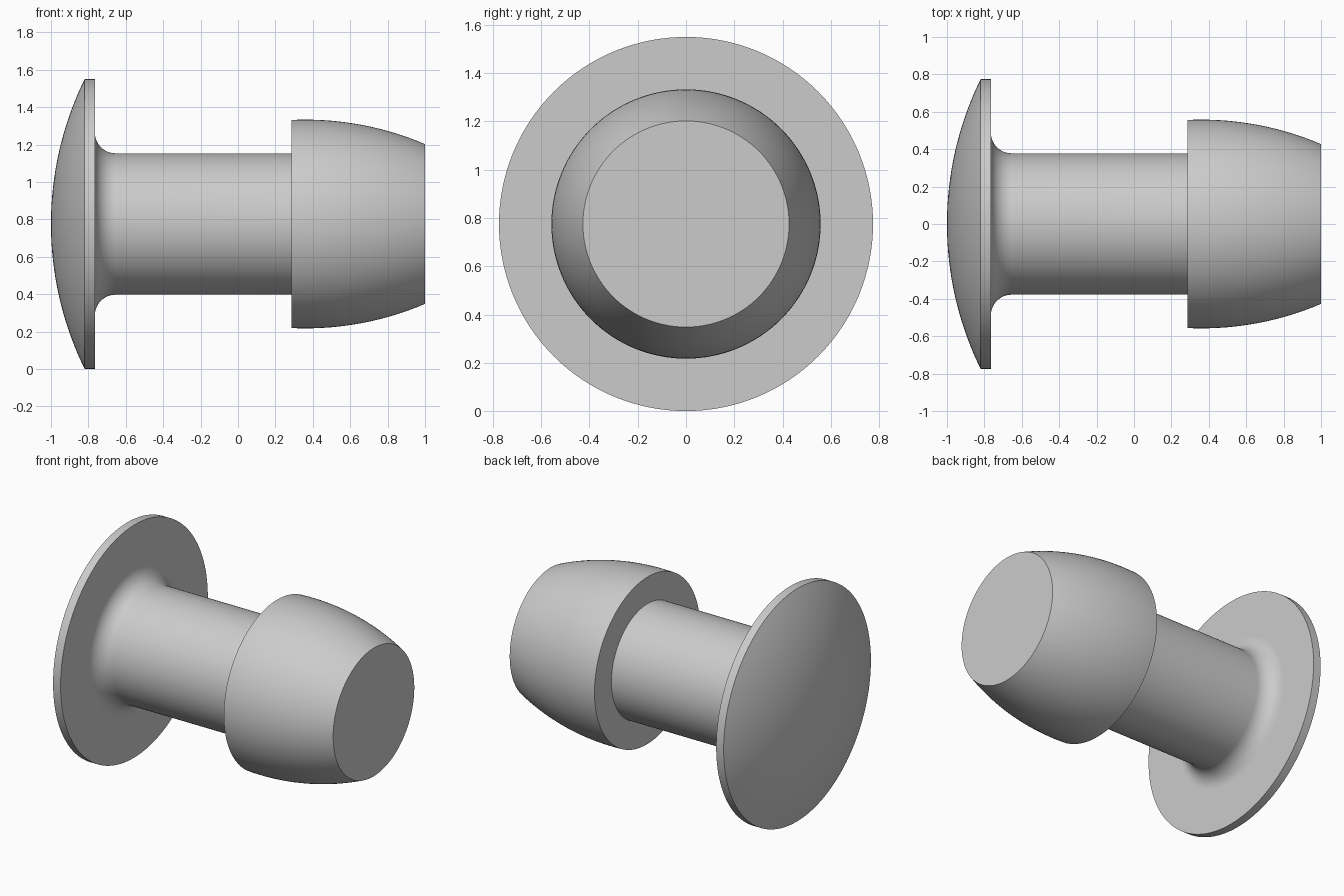
import bpy, bmesh
from math import sin, cos, pi, sqrt, radians, asin

cube = bpy.data.objects.get("Cube")
if cube:
    bpy.data.objects.remove(cube, do_unlink=True)

SEGMENTS = 128
AXIS_Z = 0.775

grey = bpy.data.materials.new("plain grey")
grey.use_nodes = True
colour = (0.6, 0.6, 0.6, 1)
grey.diffuse_color = colour
grey.node_tree.nodes["Principled BSDF"].inputs["Base Color"].default_value = colour


def turned_part(name, profile):
    """Revolve (x, radius) points around the lengthwise axis."""
    bm = bmesh.new()
    rings = []
    for x, r in profile:
        if r < 1e-5:
            rings.append([bm.verts.new((x, 0, 0))] * SEGMENTS)
        else:
            angles = [2 * pi * j / SEGMENTS for j in range(SEGMENTS)]
            rings.append([bm.verts.new((x, r * cos(a), r * sin(a))) for a in angles])
    for a, b in zip(rings, rings[1:]):
        for j in range(SEGMENTS):
            k = (j + 1) % SEGMENTS
            corners = dict.fromkeys([a[j], a[k], b[k], b[j]])
            bm.faces.new(list(corners))
    mesh = bpy.data.meshes.new(name)
    bm.to_mesh(mesh)
    bm.free()
    mesh.materials.append(grey)
    obj = bpy.data.objects.new(name, mesh)
    obj.location.z = AXIS_Z
    bpy.context.collection.objects.link(obj)
    bpy.ops.object.select_all(action='DESELECT')
    obj.select_set(True)
    bpy.context.view_layer.objects.active = obj
    bpy.ops.object.shade_smooth_by_angle(angle=radians(30))
    return obj


# Domed flange: spherical cap, thin rim and flat underside
rim_r, rim_x, back_x, dome_h = 0.775, -0.82, -0.765, 0.18
dome_r = (rim_r ** 2 + dome_h ** 2) / (2 * dome_h)
sweep = asin(rim_r / dome_r)
dome = [(-1 + dome_r * (1 - cos(sweep * i / 20)), dome_r * sin(sweep * i / 20))
        for i in range(21)]
shank_r, fillet = 0.378, 0.11
turned_part("flange", dome + [(back_x, rim_r), (back_x, shank_r + fillet)])

# Shank: concave fillet running into a straight cylinder
curve = [(back_x + fillet * (1 - cos(pi / 2 * i / 16)),
          shank_r + fillet * (1 - sin(pi / 2 * i / 16))) for i in range(17)]
head_x = 0.285
turned_part("shank", curve + [(head_x, shank_r)])

# Barrel head: flat shoulder, arched side and flat end
peak_x, peak_r, arch_r = 0.36, 0.558, 1.63
side = []
for i in range(25):
    x = head_x + (1 - head_x) * i / 24
    side.append((x, peak_r - arch_r + sqrt(arch_r ** 2 - (x - peak_x) ** 2)))
turned_part("head", [(head_x, shank_r)] + side + [(1, 0)])
